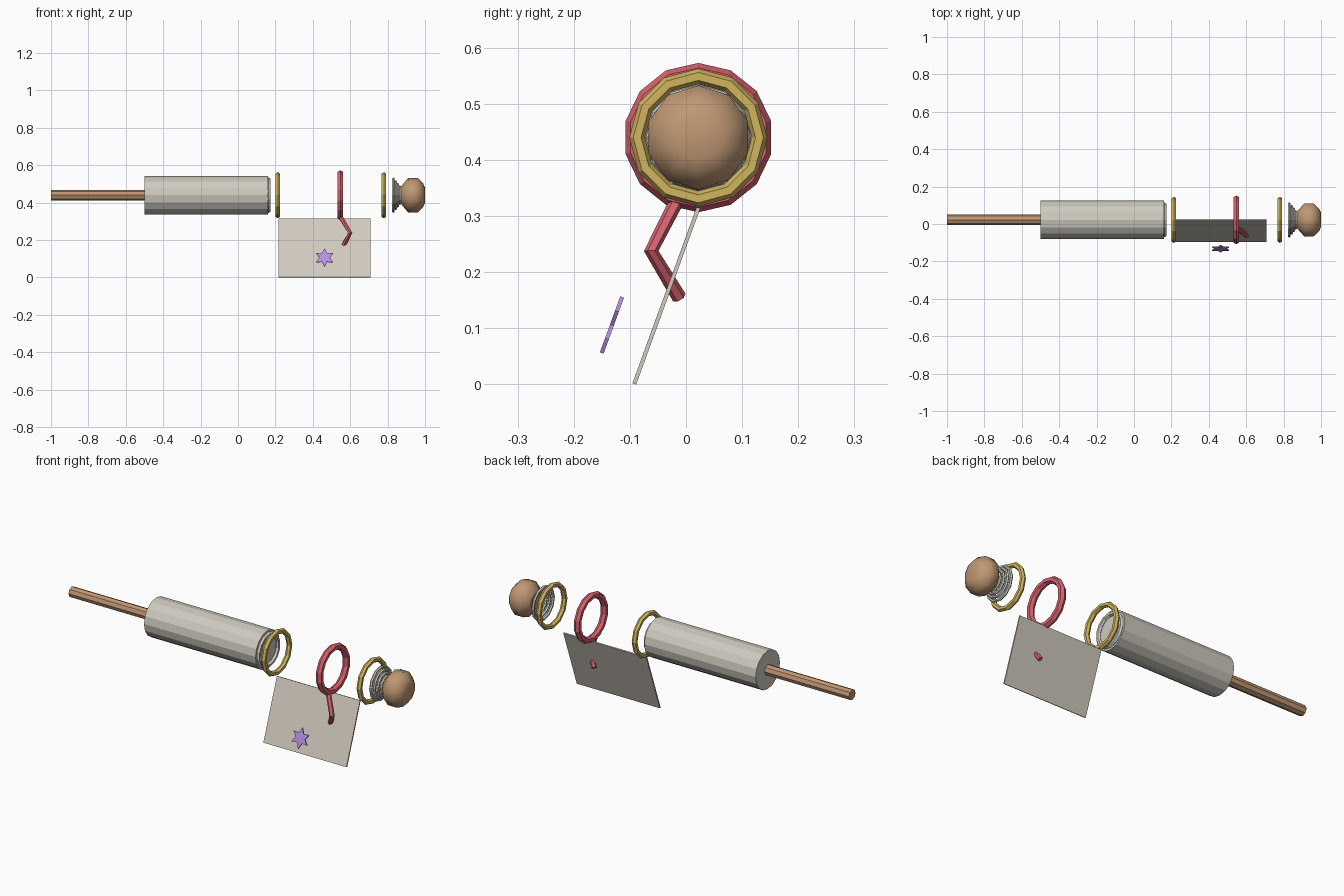
import bpy, bmesh, math
from mathutils import Vector, Matrix

if "Cube" in bpy.data.objects:
    bpy.data.objects.remove(bpy.data.objects["Cube"], do_unlink=True)

AXIS_Y, AXIS_Z = 0.022, 0.44
TILT = math.radians(20)


def material(name, rgb):
    # linear value from a display colour
    col = [(c / 255) ** 2.2 for c in rgb] + [1]
    m = bpy.data.materials.new(name)
    m.use_nodes = True
    m.diffuse_color = col
    m.node_tree.nodes["Principled BSDF"].inputs["Base Color"].default_value = col
    return m


metal = material("pale metal", (205, 201, 190))
paper = material("paper", (209, 202, 190))
wood = material("wood", (190, 150, 115))
gold = material("gold", (208, 180, 95))
red = material("red", (214, 98, 110))
purple = material("purple", (182, 142, 224))


def finish(name, bm, mat, smooth=None):
    bmesh.ops.recalc_face_normals(bm, faces=bm.faces[:])
    me = bpy.data.meshes.new(name)
    bm.to_mesh(me)
    bm.free()
    me.materials.append(mat)
    ob = bpy.data.objects.new(name, me)
    bpy.context.collection.objects.link(ob)
    if smooth:
        bpy.ops.object.select_all(action='DESELECT')
        ob.select_set(True)
        bpy.context.view_layer.objects.active = ob
        bpy.ops.object.shade_smooth_by_angle(angle=math.radians(smooth))
    return ob


def lathe(name, profile, sides, mat, loop=False, smooth=None):
    # spins (x, radius) points around the long axis
    bm = bmesh.new()
    rings = []
    for x, r in profile:
        angles = [2 * math.pi * i / sides for i in range(sides)]
        rings.append([bm.verts.new((x, AXIS_Y + r * math.sin(a), AXIS_Z + r * math.cos(a)))
                      for a in angles])
    pairs = list(zip(rings, rings[1:]))
    if loop:
        pairs.append((rings[-1], rings[0]))
    else:
        bm.faces.new(rings[0])
        bm.faces.new(rings[-1])
    for a, b in pairs:
        for i in range(sides):
            j = (i + 1) % sides
            bm.faces.new((a[i], a[j], b[j], b[i]))
    return finish(name, bm, mat, smooth)


def ring(name, x, radius, thick, sides, mat):
    steps = [math.pi * i / 3 for i in range(6)]
    profile = [(x + thick * math.sin(a), radius + thick * math.cos(a)) for a in steps]
    return lathe(name, profile, sides, mat, loop=True)


def plate(name, outline, thick, centre, mat):
    # flat outline in x and z, leaned back like the sheet
    bm = bmesh.new()
    face = bm.faces.new([bm.verts.new((x, -thick / 2, z)) for x, z in outline])
    out = bmesh.ops.extrude_face_region(bm, geom=[face])
    moved = [v for v in out["geom"] if isinstance(v, bmesh.types.BMVert)]
    bmesh.ops.translate(bm, verts=moved, vec=(0, thick, 0))
    bm.transform(Matrix.Translation(centre) @ Matrix.Rotation(-TILT, 4, 'X'))
    return finish(name, bm, mat)


# Barrel, its end rim and the rod behind it
lathe("barrel", [(-0.5, 0.103), (0.16, 0.103)], 16, metal)
ring("barrel_rim", 0.163, 0.083, 0.012, 14, metal)
lathe("rod", [(-1, 0.028), (-0.5, 0.028)], 8, wood)

# Separated rings
for name, x in (("inner_gold_ring", 0.213), ("outer_gold_ring", 0.78)):
    ring(name, x, 0.109, 0.014, 12, gold)
ring("red_ring", 0.547, 0.115, 0.018, 14, red)

# Tapering spring
for i in range(4):
    ring(f"spring_coil_{i + 1}", 0.831 + 0.011 * i, 0.086 - 0.014 * i, 0.008, 12, metal)

# End knob
lathe("knob", [(0.866, 0.04), (0.91, 0.093), (0.96, 0.093), (0.99, 0.063), (1, 0.04)],
      10, wood, smooth=55)

# Bent hook under the red ring
path = [Vector(p) for p in ((0.545, -0.015, 0.33), (0.6, -0.062, 0.238), (0.555, -0.012, 0.155))]
dirs = [path[1] - path[0], path[2] - path[0], path[2] - path[1]]
bm = bmesh.new()
loops = []
for p, d in zip(path, dirs):
    d.normalize()
    u = d.cross(Vector((1, 0, 0))).normalized()
    w = d.cross(u)
    steps = [math.pi * k / 3 for k in range(6)]
    loops.append([bm.verts.new(p + 0.013 * (u * math.cos(a) + w * math.sin(a))) for a in steps])
for a, b in zip(loops, loops[1:]):
    for i in range(6):
        j = (i + 1) % 6
        bm.faces.new((a[i], a[j], b[j], b[i]))
bm.faces.new(loops[0])
bm.faces.new(loops[-1])
finish("hook", bm, red)

# Leaning sheet and floating star
w, h = 0.246, 0.167
plate("sheet", [(-w, -h), (w, -h), (w, h), (-w, h)], 0.007, (0.463, -0.035, 0.158), paper)
star = []
for i in range(12):
    r = 0.028 if i % 2 else 0.053
    star.append((r * math.sin(math.pi * i / 6), r * math.cos(math.pi * i / 6)))
plate("star", star, 0.007, (0.463, -0.132, 0.106), purple)
